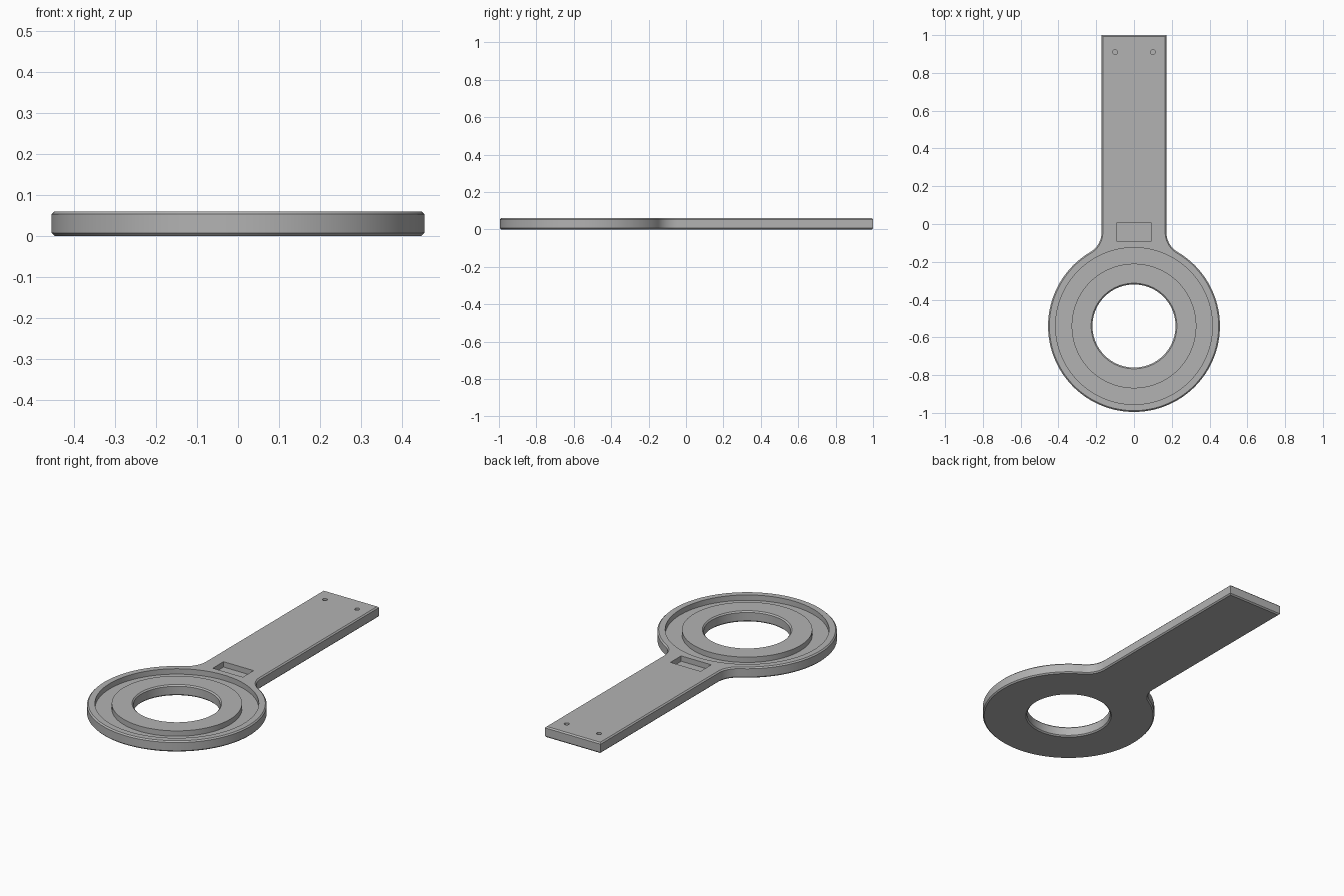
import bpy, bmesh, math
from math import sin, cos, pi

cube = bpy.data.objects.get("Cube")
if cube:
    bpy.data.objects.remove(cube)

H, C = 0.06, 0.007            # plate thickness and edge chamfer
RING_Y, RING_R = -0.54, 0.455
HOLE_R = 0.22
ARM, FILLET = 0.172, 0.12
FLOOR = 0.03                  # height of the recess floors

grey = bpy.data.materials.new("plain grey")
grey.use_nodes = True
colour = (0.45, 0.45, 0.45, 1)
grey.diffuse_color = colour
grey.node_tree.nodes["Principled BSDF"].inputs["Base Color"].default_value = colour


def arc(cx, cy, r, a0, a1, n):
    return [(cx + r * cos(a0 + (a1 - a0) * i / n), cy + r * sin(a0 + (a1 - a0) * i / n))
            for i in range(n + 1)]


def circle(r, cy, n=128, cx=0):
    return arc(cx, cy, r, 0, 2 * pi, n)[:-1]


def outline(d):
    """Ring, fillets and arm as one outline, drawn in by d."""
    fx = ARM + FILLET
    rise = math.sqrt((RING_R + FILLET) ** 2 - fx ** 2)
    a = math.atan2(rise, fx)
    right = arc(0, RING_Y, RING_R - d, -pi / 2, a, 72)
    right += arc(fx, RING_Y + rise, FILLET + d, a + pi, pi, 16)[1:]
    right.append((ARM - d, 1 - d))
    return right + [(-x, y) for x, y in reversed(right[1:])]


def loft(name, layers, closed_ring=False):
    """Solid skinned through (points, z) layers of equal point count."""
    bm = bmesh.new()
    loops = [[bm.verts.new((x, y, z)) for x, y in pts] for pts, z in layers]
    pairs = list(zip(loops, loops[1:]))
    if closed_ring:
        pairs.append((loops[-1], loops[0]))
    else:
        bm.faces.new(loops[0])
        bm.faces.new(loops[-1])
    for low, high in pairs:
        for i in range(len(low)):
            j = (i + 1) % len(low)
            bm.faces.new((low[i], low[j], high[j], high[i]))
    bmesh.ops.recalc_face_normals(bm, faces=bm.faces)
    mesh = bpy.data.meshes.new(name)
    bm.to_mesh(mesh)
    bm.free()
    obj = bpy.data.objects.new(name, mesh)
    bpy.context.collection.objects.link(obj)
    mesh.materials.append(grey)
    return obj


# Plate with chamfered outer edges
body = loft("ring_and_arm_plate",
            [(outline(C), 0), (outline(0), C), (outline(0), H - C), (outline(C), H)])

# Cutters: centre hole, ring groove, pocket and two pin holes
TOP = H + 0.02
wide, reach = HOLE_R + C, 0.02
cutters = [
    loft("hole_cutter", [(circle(wide + reach, RING_Y), -reach),
                         (circle(HOLE_R, RING_Y), C),
                         (circle(HOLE_R, RING_Y), H - C),
                         (circle(wide + reach, RING_Y), H + reach)]),
    loft("groove_cutter", [(circle(0.33, RING_Y), FLOOR), (circle(0.415, RING_Y), FLOOR),
                           (circle(0.415, RING_Y), TOP), (circle(0.33, RING_Y), TOP)], True),
]
pocket = [(-0.093, -0.09), (0.093, -0.09), (0.093, 0.005), (-0.093, 0.005)]
cutters.append(loft("pocket_cutter", [(pocket, FLOOR), (pocket, TOP)]))
for side in (-1, 1):
    pin = circle(0.013, 0.91, 24, side * 0.1)
    cutters.append(loft("pin_hole_cutter", [(pin, FLOOR), (pin, TOP)]))

bpy.context.view_layer.objects.active = body
for cutter in cutters:
    cutter.hide_render = True
    mod = body.modifiers.new("cut", 'BOOLEAN')
    mod.operation = 'DIFFERENCE'
    mod.solver = 'EXACT'
    mod.object = cutter
    bpy.ops.object.modifier_apply(modifier=mod.name)
    bpy.data.objects.remove(cutter)

# Smooth curved walls, crisp edges
bpy.ops.object.select_all(action='DESELECT')
body.select_set(True)
bpy.ops.object.shade_smooth_by_angle(angle=math.radians(30))
